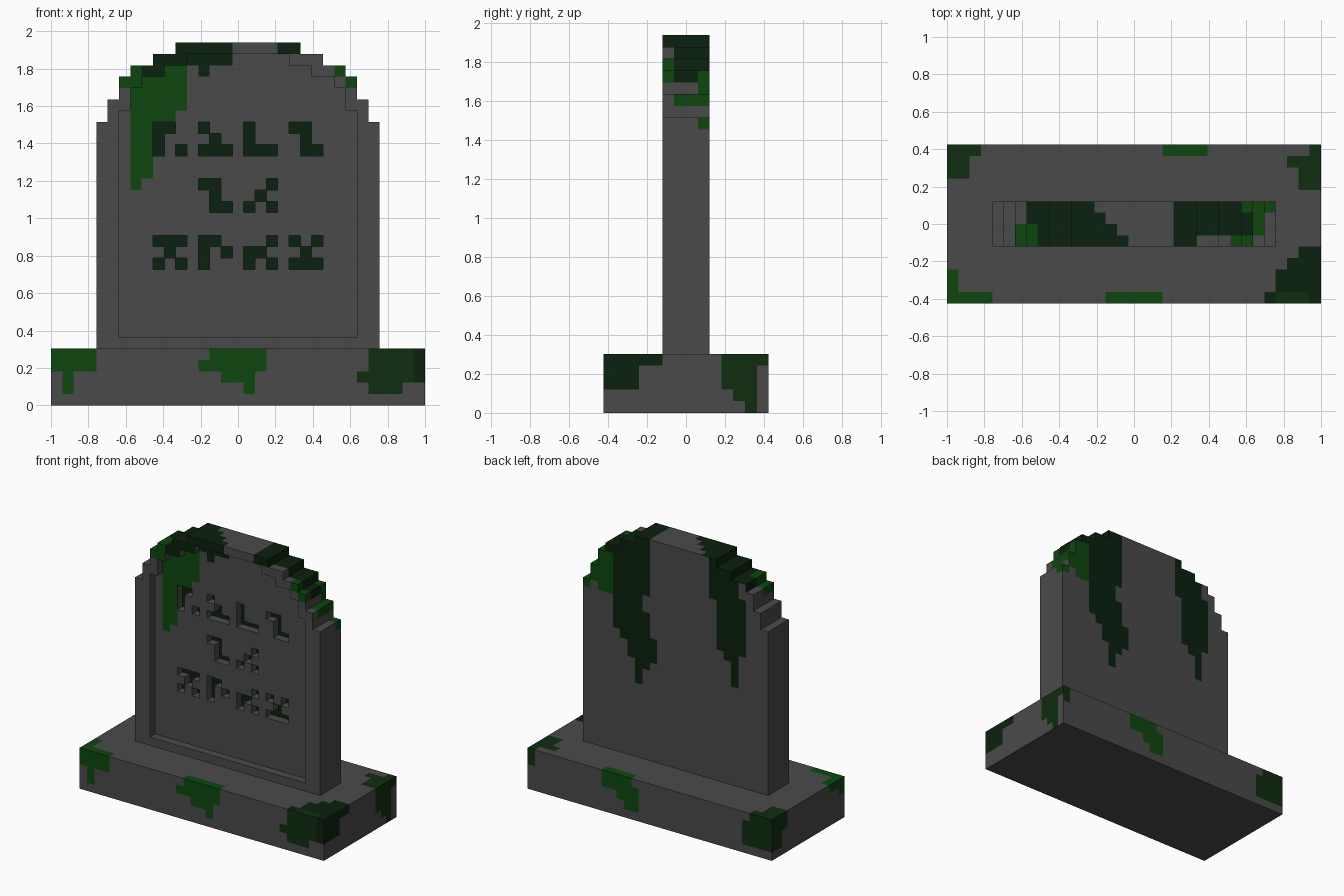
import bpy
import bmesh

cube = bpy.data.objects.get("Cube")
if cube:
    bpy.data.objects.remove(cube, do_unlink=True)

S = 2 / 33  # block size; the base is 33 x 14 x 5 blocks


def material(name, rgb):
    m = bpy.data.materials.new(name)
    m.use_nodes = True
    m.diffuse_color = (*rgb, 1)
    bsdf = m.node_tree.nodes["Principled BSDF"]
    bsdf.inputs["Base Color"].default_value = (*rgb, 1)
    bsdf.inputs["Roughness"].default_value = 0.9
    return m


MATS = [material("stone grey", (0.0685, 0.0685, 0.0685)),
        material("bright moss", (0.004, 0.061, 0.0045)),
        material("mid moss", (0.0048, 0.026, 0.0048)),
        material("dark moss", (0.0033, 0.0152, 0.0044))]
STONE, BRIGHT, MID, DARK = range(4)

# Face directions: outward axis and sign
DIRS = {"right": (0, 1), "left": (0, -1), "back": (1, 1),
        "front": (1, -1), "top": (2, 1), "bottom": (2, -1)}


def block_part(name, blocks, paint):
    """Skin a set of blocks with outward quads, coloured by paint(side, block)."""
    bm = bmesh.new()
    verts = {}

    def vert(p):
        if p not in verts:
            verts[p] = bm.verts.new(((p[0] - 16.5) * S, (p[1] - 7) * S, p[2] * S))
        return verts[p]

    for b in sorted(blocks):
        for side, (axis, sign) in DIRS.items():
            near = list(b)
            near[axis] += sign
            if tuple(near) in blocks:
                continue
            quad = []
            for du, dv in ((0, 0), (1, 0), (1, 1), (0, 1)):
                p = list(b)
                p[axis] += sign > 0
                p[(axis + 1) % 3] += du
                p[(axis + 2) % 3] += dv
                quad.append(vert(tuple(p)))
            face = bm.faces.new(quad if sign > 0 else quad[::-1])
            face.material_index = paint(side, b)
    mesh = bpy.data.meshes.new(name)
    bm.to_mesh(mesh)
    bm.free()
    for m in MATS:
        mesh.materials.append(m)
    obj = bpy.data.objects.new(name, mesh)
    bpy.context.collection.objects.link(obj)


def grow(moss, side, colour, edge, start, *ends):
    """Run moss from an edge to each end, one neighbouring column per end."""
    for n, end in enumerate(ends):
        for v in range(min(edge, end), max(edge, end) + 1):
            moss[side, start + n, v] = colour


def moss_at(moss, side, b):
    axis = DIRS[side][0]
    u, v = [b[a] for a in range(3) if a != axis]
    return moss.get((side, u, v), STONE)


# Base slab, with moss dripping down its sides
base_moss = {}
grow(base_moss, "front", BRIGHT, 4, 0, 3, 1, 3, 3)
grow(base_moss, "front", BRIGHT, 3, 13, 3)
grow(base_moss, "front", BRIGHT, 4, 14, 3, 2, 2, 1, 3)
grow(base_moss, "front", MID, 2, 27, 2)
grow(base_moss, "front", MID, 4, 28, 1, 1, 1, 2)
grow(base_moss, "front", DARK, 4, 32, 2)
grow(base_moss, "right", DARK, 4, 0, 2, 2, 2, 4, 4)
grow(base_moss, "right", MID, 4, 10, 2, 1, 0, 4)
grow(base_moss, "back", BRIGHT, 3, 18, 1)
grow(base_moss, "back", BRIGHT, 4, 19, 1, 2, 3, 3)
grow(base_moss, "back", MID, 4, 0, 1, 1, 1)
grow(base_moss, "back", MID, 3, 3, 1)
grow(base_moss, "back", MID, 4, 32, 3)
grow(base_moss, "left", BRIGHT, 4, 0, 3, 4, 4)
grow(base_moss, "left", MID, 4, 11, 3, 1, 1)
# Moss spreading inward from the front and back edges of the slab's top
grow(base_moss, "top", BRIGHT, 0, 0, 2, 0, 0, 0)
grow(base_moss, "top", BRIGHT, 0, 14, *[0] * 5)
grow(base_moss, "top", DARK, 0, 28, 0, 2, 3, 4, 4)
grow(base_moss, "top", MID, 0, 29, 0, 0, 0)
grow(base_moss, "top", BRIGHT, 13, 19, *[13] * 4)
grow(base_moss, "top", MID, 13, 0, 11, 11, 13)
grow(base_moss, "top", MID, 12, 30, 12, 10)
grow(base_moss, "top", MID, 13, 32, 10)

base_blocks = {(i, j, k) for i in range(33) for j in range(14) for k in range(5)}
block_part("base", base_blocks, lambda side, b: moss_at(base_moss, side, b))

# Headstone outline and recessed panel: (half width in blocks, top level)
OUTLINE = [(12, 25), (11, 27), (10, 29), (9, 30), (7, 31), (5, 32)]
PANEL = [(10, 26), (9, 28), (8, 29), (6, 30), (4, 31)]


def stepped(profile, bottom):
    cells = set()
    for half, top in profile:
        cells |= {(i, k) for k in range(bottom, top) for i in range(16 - half, 17 + half)}
        bottom = top
    return cells


stone_blocks = {(i, j, k) for i, k in stepped(OUTLINE, 5) for j in range(5, 9)}
stone_blocks -= {(i, 5, k) for i, k in stepped(PANEL, 6)}

# Abstract carved marks in three centred lines, each mark three blocks square
LINES = [("##. #.. #.#", "#.. .#. ###", "#.. #.. ###", "##. .#. .##"),
         ("##. .#. .##", "..# .#. #.#"),
         ("### .#. #.#", "##. #.# #..", "..# ##. #.#", "#.# .#. ###")]
for n, line in enumerate(LINES):
    for m, mark in enumerate(line):
        left = 17 - 2 * len(line) + 4 * m
        for r, row in enumerate(mark.split()):
            stone_blocks -= {(left + c, 6, 24 - 5 * n - r) for c in range(3) if row[c] == "#"}

# Headstone moss, trailing down from the stepped top
stone_moss = {}
grow(stone_moss, "front", BRIGHT, 31, 6, 28, 19, 20, 25, 25, 26)
grow(stone_moss, "front", DARK, 31, 8, 29, 29, 30, 30, 30, 29, 30, 30)
grow(stone_moss, "front", DARK, 31, 20, 31, 31)
grow(stone_moss, "front", BRIGHT, 31, 25, 29, 28)
grow(stone_moss, "back", BRIGHT, 31, 25, 24, 24, 25, 24)
grow(stone_moss, "back", DARK, 31, 20, 25, 14, 17, 19, 20, 29)
grow(stone_moss, "back", DARK, 22, 20, 16)
grow(stone_moss, "back", DARK, 19, 19, 17)
grow(stone_moss, "back", DARK, 27, 7, 21)
grow(stone_moss, "back", DARK, 31, 8, 17, 20, 21, 27)
grow(stone_moss, "right", DARK, 31, 5, 31, 28, 28, 29)
grow(stone_moss, "right", BRIGHT, 29, 5, 28)
grow(stone_moss, "right", BRIGHT, 26, 6, 26, 26)
grow(stone_moss, "right", BRIGHT, 28, 8, 26)
grow(stone_moss, "right", BRIGHT, 24, 8, 24)
grow(stone_moss, "left", DARK, 31, 5, *[29] * 4)
grow(stone_moss, "left", BRIGHT, 29, 5, 28, 28)
# Moss on the treads of the steps
grow(stone_moss, "top", DARK, 5, 7, *[8] * 6, 7, 6, 5)
grow(stone_moss, "top", BRIGHT, 5, 6, 6, 6)
grow(stone_moss, "top", DARK, 8, 20, 5, 5, *[6] * 5)
grow(stone_moss, "top", BRIGHT, 5, 25, 5, 5)
grow(stone_moss, "top", BRIGHT, 8, 26, 8, 6, 8)


def paint_stone(side, b):
    i, j, k = b
    if side == "front" and j == 7:  # floors of the carved marks
        return DARK
    # keep the inner walls of the panel clean
    if (side == "top" and k < 24) or (side == "right" and i < 16) or (side == "left" and i > 16):
        return STONE
    return moss_at(stone_moss, side, b)


block_part("headstone", stone_blocks, paint_stone)
